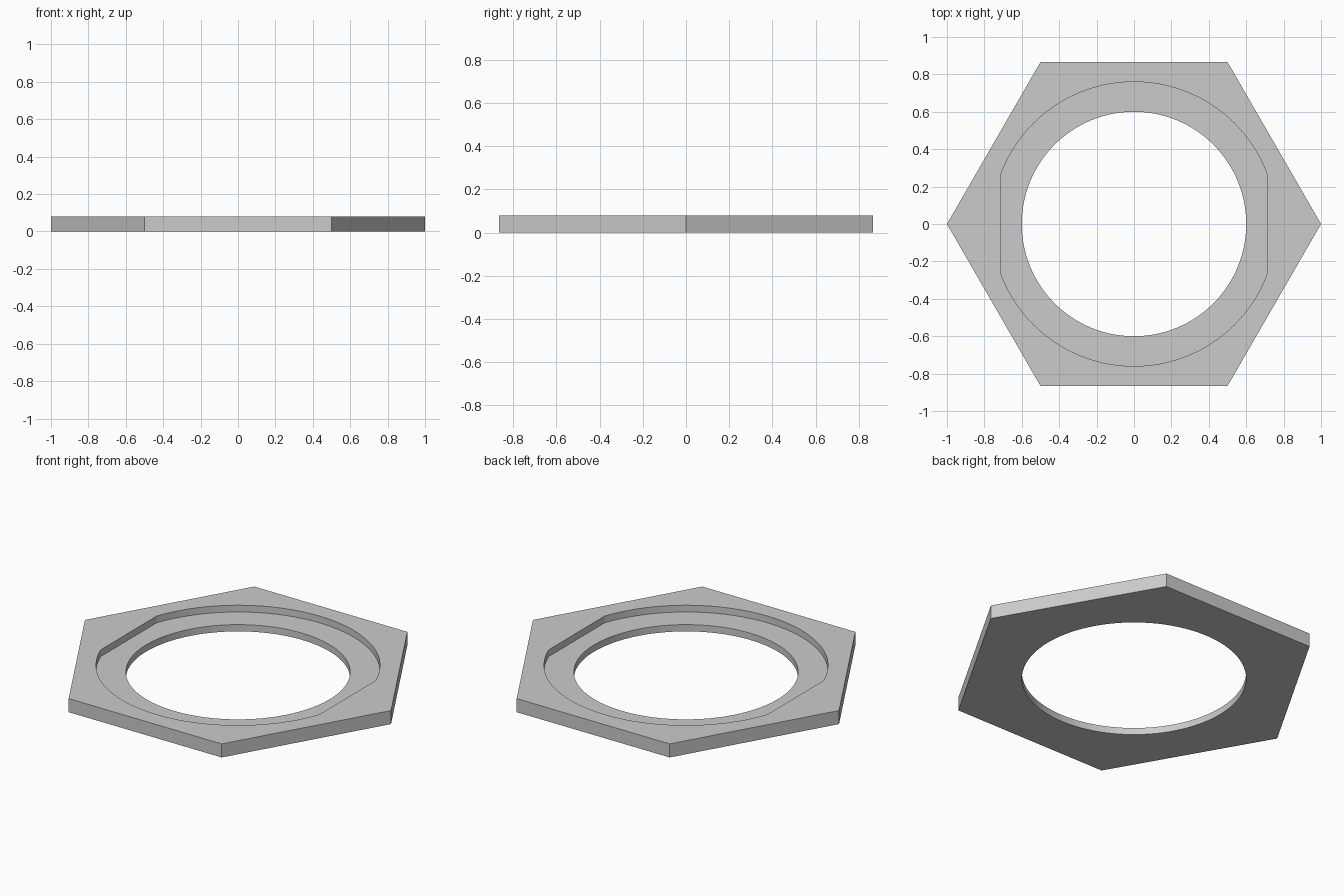
import bpy, bmesh
from math import sin, cos, radians, sqrt

cube = bpy.data.objects.get("Cube")
if cube:
    bpy.data.objects.remove(cube)

STEPS = 144
HEIGHT, FLOOR = 0.08, 0.04
BORE, RECESS = 0.6, 0.76
FLAT = RECESS * cos(radians(20))


# Outline radius at a given angle in degrees
def hexagon(a):
    return sqrt(3) / 2 / cos(radians(a % 60 - 30))


def bore(a):
    return BORE


def recess(a):
    # Circle trimmed by a flat on the left and right
    return min(RECESS, FLAT / max(abs(cos(radians(a))), 0.001))


# Ring of outlines lofted into one closed solid
bm = bmesh.new()
loops = []
for outline, z in ((bore, 0), (hexagon, 0), (hexagon, HEIGHT),
                   (recess, HEIGHT), (recess, FLOOR), (bore, FLOOR)):
    loop = []
    for i in range(STEPS):
        a = 360 * i / STEPS
        r = outline(a)
        loop.append(bm.verts.new((r * cos(radians(a)), r * sin(radians(a)), z)))
    loops.append(loop)

for k, low in enumerate(loops):
    high = loops[(k + 1) % len(loops)]
    for i in range(STEPS):
        j = (i + 1) % STEPS
        bm.faces.new((low[i], low[j], high[j], high[i]))
bmesh.ops.recalc_face_normals(bm, faces=bm.faces)

mesh = bpy.data.meshes.new("hexagonal_ring")
bm.to_mesh(mesh)
bm.free()
ring = bpy.data.objects.new("hexagonal_ring", mesh)
bpy.context.collection.objects.link(ring)

# Plain grey material
grey = bpy.data.materials.new("light_grey")
grey.use_nodes = True
colour = (0.6, 0.6, 0.6, 1)
grey.diffuse_color = colour
grey.node_tree.nodes["Principled BSDF"].inputs["Base Color"].default_value = colour
mesh.materials.append(grey)

# Smooth round walls, crisp corners
bpy.ops.object.select_all(action='DESELECT')
ring.select_set(True)
bpy.context.view_layer.objects.active = ring
bpy.ops.object.shade_smooth_by_angle(angle=radians(15))
